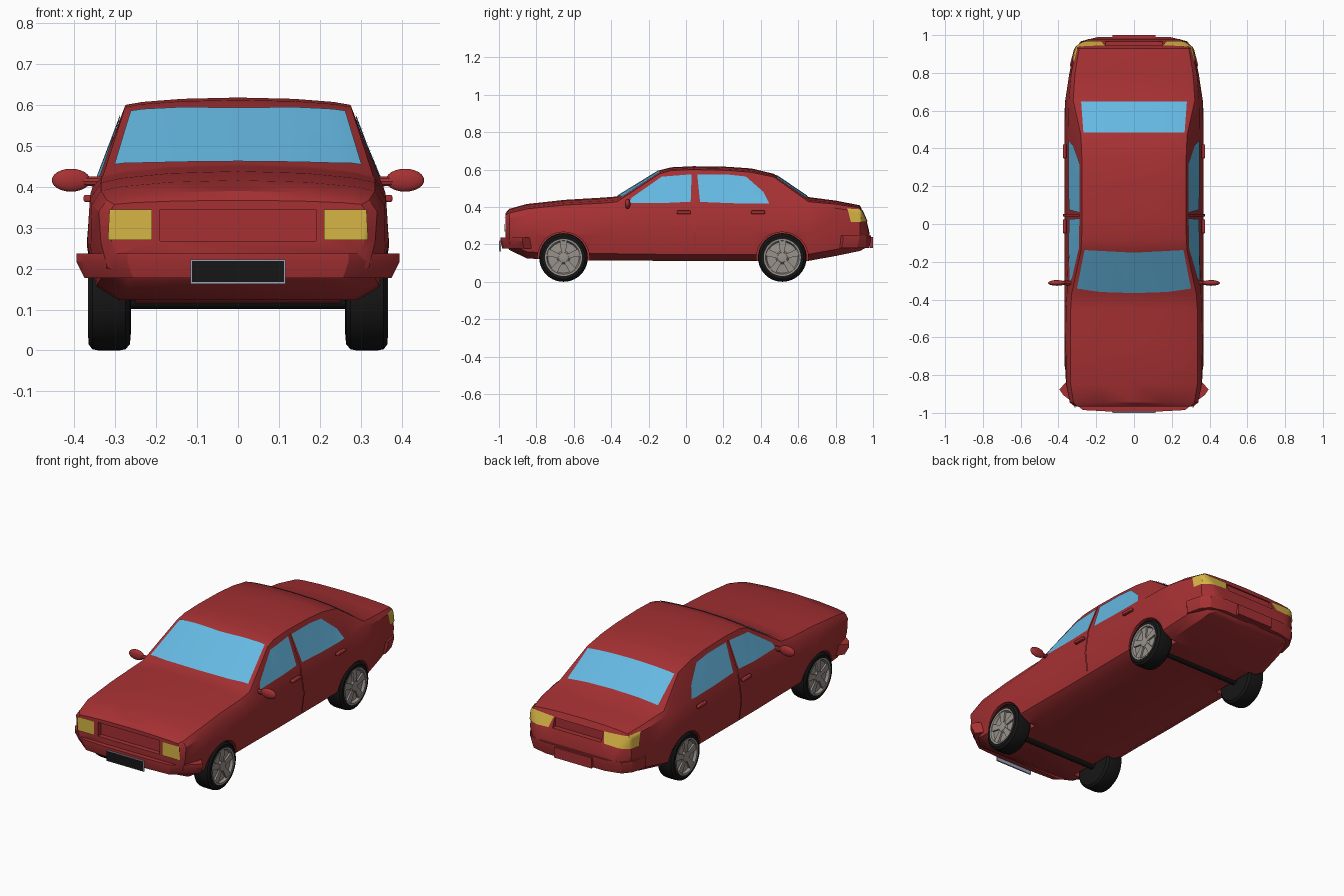
import bpy, bmesh, math
from mathutils import Vector
from mathutils.bvhtree import BVHTree

if "Cube" in bpy.data.objects:
    bpy.data.objects.remove(bpy.data.objects["Cube"])


def material(name, rgb):
    m = bpy.data.materials.new(name)
    m.diffuse_color = (*rgb, 1)
    m.use_nodes = True
    m.node_tree.nodes["Principled BSDF"].inputs["Base Color"].default_value = m.diffuse_color
    return m


RED = material("red paint", (0.38, 0.03, 0.033))
GLASS = material("blue glass", (0.13, 0.48, 0.76))
YELLOW = material("yellow lamp", (0.68, 0.46, 0.06))
BLACK = material("black rubber", (0.008, 0.008, 0.008))
GREY = material("wheel grey", (0.32, 0.29, 0.265))
EDGE = material("plate grey", (0.33, 0.37, 0.5))


def make(name, verts, faces, mat, angle=35):
    bm = bmesh.new()
    vs = [bm.verts.new(v) for v in verts]
    for f in faces:
        bm.faces.new([vs[i] for i in f])
    bmesh.ops.recalc_face_normals(bm, faces=bm.faces)
    me = bpy.data.meshes.new(name)
    bm.to_mesh(me)
    bm.free()
    ob = bpy.data.objects.new(name, me)
    me.materials.append(mat)
    bpy.context.collection.objects.link(ob)
    smooth(ob, angle)
    return ob


def smooth(ob, angle=35):
    bpy.ops.object.select_all(action='DESELECT')
    ob.select_set(True)
    bpy.context.view_layer.objects.active = ob
    bpy.ops.object.shade_smooth_by_angle(angle=math.radians(angle))


def loft(name, rings, mat, caps=True, angle=35):
    n = len(rings[0])
    verts = [v for r in rings for v in r]
    faces = [(i*n + j, i*n + (j+1) % n, (i+1)*n + (j+1) % n, (i+1)*n + j)
             for i in range(len(rings)-1) for j in range(n)]
    if caps:
        faces += [tuple(range(n)), tuple(range(len(verts)-n, len(verts)))]
    return make(name, verts, faces, mat, angle)


def lathe(name, profile, y, z, mat, n=32, angle=35):
    # profile of (x, radius), turned about an axle parallel to x
    rings = [[(x, y + r*math.cos(2*math.pi*k/n), z + r*math.sin(2*math.pi*k/n))
              for k in range(n)] for x, r in profile]
    return loft(name, rings, mat, True, angle)


def box(name, lo, hi, mat, bevel=0):
    (a, b, c), (d, e, f) = lo, hi
    ob = loft(name, [[(a, b, c), (d, b, c), (d, e, c), (a, e, c)],
                     [(a, b, f), (d, b, f), (d, e, f), (a, e, f)]], mat)
    if bevel:
        m = ob.modifiers.new("bevel", 'BEVEL')
        m.width, m.segments = bevel, 2
    return ob


# body: lofted sections (y, floor z, half width, shoulder x, z, top edge x, z, centre top z)
stations = [
    (-0.965, .20, .312, .315, .335, .302, .357, .367),
    (-0.945, .17, .335, .340, .340, .320, .367, .390),
    (-0.85, .125, .360, .358, .355, .335, .390, .416),
    (-0.65, .115, .369, .362, .370, .335, .410, .438),
    (-0.45, .115, .369, .360, .385, .335, .420, .450),
    (-0.37, .115, .369, .355, .400, .330, .427, .456),
    (-0.14, .112, .369, .347, .410, .281, .578, .597),
    (-0.08, .112, .369, .347, .410, .277, .595, .612),
    (0.04, .112, .369, .347, .410, .275, .600, .618),
    (0.22, .112, .369, .347, .410, .275, .596, .615),
    (0.35, .112, .369, .347, .410, .276, .585, .606),
    (0.47, .112, .369, .347, .410, .281, .560, .577),
    (0.655, .112, .364, .345, .408, .322, .428, .453),
    (0.80, .138, .342, .332, .393, .312, .415, .434),
    (0.93, .165, .314, .305, .375, .290, .395, .409),
    (0.965, .183, .275, .262, .305, .250, .318, .330),
    (0.98, .20, .240, .235, .250, .220, .260, .266)]
rings = []
for y, zb, w, sx, sz, ex, ez, top in stations:
    half = [(.80*w, zb), (.955*w, zb + .035), (w, (zb + sz)/2 + .01), (sx, sz), (ex, ez),
            (.85*ex, ez + .4*(top - ez)), (.5*ex, ez + .82*(top - ez))]
    ring = [(0, y, zb)] + [(x, y, z) for x, z in half] + [(0, y, top)]
    rings.append(ring + [(-x, y, z) for x, z in reversed(half)])
body = loft("car_body", rings, RED, angle=32)
bm = bmesh.new()
bm.from_mesh(body.data)
surface = BVHTree.FromBMesh(bm)
bm.free()

# wheel wells and recesses between the lamps
cutters = [lathe("wheel_well_cutter", [(s*.25, .139), (s*.5, .139)], y, .127, RED)
           for s in (-1, 1) for y in (-.655, .515)]
cutters += [box("grille_cutter", (-.19, -1.1, .268), (.19, -.938, .345), RED),
            box("rear_recess_cutter", (-.15, .937, .325), (.15, 1.1, .375), RED)]
bpy.context.view_layer.objects.active = body
for c in cutters:
    m = body.modifiers.new("cut", 'BOOLEAN')
    m.operation, m.object, m.solver = 'DIFFERENCE', c, 'EXACT'
    bpy.context.view_layer.objects.active = body
    bpy.ops.object.modifier_apply(modifier=m.name)
    bpy.data.objects.remove(c)
smooth(body, 32)


def along(pts, t):
    k = t*(len(pts)-1)
    i = min(int(k), len(pts)-2)
    return Vector(pts[i]).lerp(Vector(pts[i+1]), k-i)


def patch(name, low, high, d, mat, lift=.004, nu=18, nv=8):
    # thin panel between two edges, projected on the body along d
    d = Vector(d).normalized()
    verts = []
    for j in range(nv+1):
        for i in range(nu+1):
            p = along(low, i/nu).lerp(along(high, i/nu), j/nv)
            hit, nor, _, _ = surface.ray_cast(p - d*.4, d)
            if hit is None:
                hit, nor, _, _ = surface.find_nearest(p)
            verts.append(hit - d*lift)
    q = nu+1
    return make(name, verts, [(j*q+i, j*q+i+1, j*q+q+i+1, j*q+q+i)
                              for j in range(nv) for i in range(nu)], mat)


# windscreen and rear window
patch("windscreen", [(-.302, -.342, .5), (-.18, -.36, .5), (0, -.366, .5), (.18, -.36, .5), (.302, -.342, .5)],
      [(-.262, -.138, .5), (0, -.152, .5), (.262, -.138, .5)], (0, 0, -1), GLASS)
patch("rear_window", [(-.28, .648, .5), (.28, .648, .5)],
      [(-.268, .485, .5), (.268, .485, .5)], (0, 0, -1), GLASS)

for s, side in ((1, "right"), (-1, "left")):
    def yz(pts):
        return [(s*.3, y, z) for y, z in pts]
    inward = (-s, 0, 0)
    # side windows and door pillar
    patch(side + "_front_window", yz([(-.305, .420), (-.1, .422), (.025, .428)]),
          yz([(-.29, .45), (-.13, .562), (.03, .575)]), inward, GLASS)
    patch(side + "_rear_window", yz([(.075, .427), (.25, .42), (.40, .418), (.445, .42)]),
          yz([(.06, .575), (.22, .574), (.32, .563), (.415, .48)]), inward, GLASS)
    patch(side + "_door_pillar", yz([(.04, .16), (.052, .16)]), yz([(.04, .58), (.052, .58)]),
          inward, RED, .007, 2, 24)
    # lamps
    patch(side + "_headlight", [(s*.21, -.9, .27), (s*.318, -.9, .27)],
          [(s*.21, -.9, .345), (s*.314, -.9, .345)], (0, 1, 0), YELLOW, .006)
    patch(side + "_tail_light", [(s*.165, .96, .325), (s*.27, .94, .32), (s*.32, .875, .32)],
          [(s*.165, .96, .38), (s*.27, .94, .385), (s*.32, .86, .392)], (-s*.6, -.8, 0), YELLOW, .006)
    # door handles
    for y in (-.012, .385):
        box(side + "_door_handle", (s*.367 - .01, y - .037, .363), (s*.367 + .01, y + .037, .38), RED, .004)
    # mirror with stalk
    bpy.ops.mesh.primitive_uv_sphere_add(segments=20, ring_count=12, radius=1, location=(s*.408, -.312, .416))
    mirror = bpy.context.object
    mirror.name = side + "_mirror"
    mirror.scale = (.047, .015, .028)
    mirror.data.materials.append(RED)
    smooth(mirror, 60)
    lathe(side + "_mirror_stalk", [(s*.325, .014), (s*.385, .011)], -.312, .413, RED, 10)
    # wheels
    for y, end in ((-.655, "front"), (.515, "rear")):
        lathe(f"{side}_{end}_tyre", [(s*x, r) for x, r in (
            (.262, .09), (.264, .115), (.275, .127), (.29, .13), (.34, .13), (.356, .127),
            (.365, .115), (.365, .098), (.35, .094))], y, .13, BLACK, 40)
        lathe(f"{side}_{end}_rim", [(s*x, r) for x, r in (
            (.34, .099), (.367, .099), (.366, .09), (.352, .083), (.355, .035), (.364, .026), (.366, .012))],
            y, .13, GREY, 40)
        for k in range(5):
            a = math.pi/2 + k*2*math.pi/5
            u, v = Vector((0, math.cos(a), math.sin(a))), Vector((0, -math.sin(a), math.cos(a)))
            c = Vector((0, y, .13))
            quad = [c + u*.02 + v*.011, c + u*.09 + v*.02, c + u*.09 - v*.02, c + u*.02 - v*.011]
            loft(f"{side}_{end}_spoke", [[p + Vector((s*x, 0, 0)) for p in quad] for x in (.35, .363)], GREY)

# axles
for y, end in ((-.655, "front"), (.515, "rear")):
    lathe(end + "_axle", [(-.3, .023), (.3, .023)], y, .124, BLACK, 16)


def bumper(name, half, z0, z1, taper, depth):
    # half = outer outline from the tip to the middle, mirrored
    outline = half + [(-x, y) for x, y in reversed(half)]
    rings = [[(x, y, z1), (x*1.0, y, z1 - .02), (x*taper, y*.99, z0),
              (x*.88, y - depth, z0), (x*.88, y - depth, z1)] for x, y in outline]
    return loft(name, rings, RED, angle=25)


# bumpers and number plates
bumper("front_bumper", [(.395, -.875), (.375, -.905), (.27, -.985), (.14, -.992)], .177, .237, .95, -.05)
bumper("rear_bumper", [(.34, .84), (.318, .925), (.28, .968), (.19, .99)], .18, .247, .97, .05)
box("front_plate_back", (-.116, -.998, .163), (.116, -.99, .222), EDGE)
box("front_plate", (-.112, -1.0, .167), (.112, -.997, .218), BLACK)
box("rear_plate", (-.115, .985, .182), (.115, 1.0, .24), RED)
